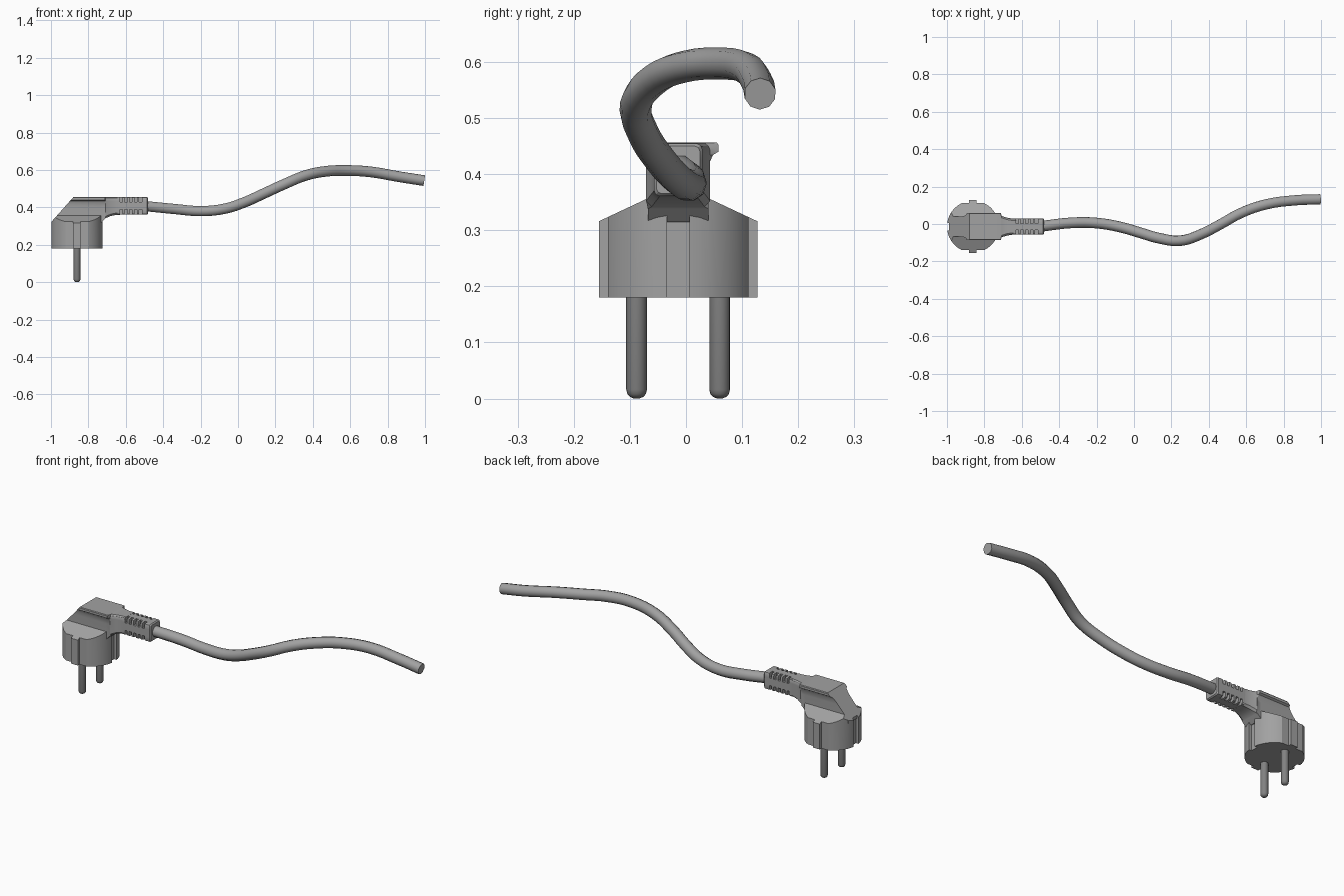
import bpy, bmesh, math
from mathutils import Vector

if "Cube" in bpy.data.objects:
    bpy.data.objects.remove(bpy.data.objects["Cube"])

CX, CY = -0.861, -0.014          # centre of the plug
R = 0.139


def material(name, v):
    m = bpy.data.materials.new(name)
    m.diffuse_color = (v, v, v, 1)
    m.use_nodes = True
    m.node_tree.nodes["Principled BSDF"].inputs["Base Color"].default_value = m.diffuse_color
    return m


PLASTIC = material("grey_plastic", 0.36)
METAL = material("dark_metal", 0.22)


def finish(bm, name, mat, angle=None):
    bmesh.ops.recalc_face_normals(bm, faces=bm.faces)
    me = bpy.data.meshes.new(name)
    bm.to_mesh(me)
    bm.free()
    me.materials.append(mat)
    ob = bpy.data.objects.new(name, me)
    bpy.context.collection.objects.link(ob)
    if angle:
        bpy.ops.object.select_all(action='DESELECT')
        ob.select_set(True)
        bpy.context.view_layer.objects.active = ob
        bpy.ops.object.shade_smooth_by_angle(angle=math.radians(angle))
    return ob


def loft(rings):
    """Skin a list of equal-length closed rings and cap both ends."""
    bm = bmesh.new()
    vs = [[bm.verts.new(p) for p in ring] for ring in rings]
    n = len(vs[0])
    for a, b in zip(vs, vs[1:]):
        for i in range(n):
            bm.faces.new((a[i], a[(i + 1) % n], b[(i + 1) % n], b[i]))
    bm.faces.new(vs[0])
    bm.faces.new(vs[-1])
    return bm


def cut(bm, co, no):
    """Remove everything on the normal side of a plane and close the hole."""
    geom = bm.verts[:] + bm.edges[:] + bm.faces[:]
    bmesh.ops.bisect_plane(bm, geom=geom, plane_co=co, plane_no=no, clear_outer=True)
    edges = [e for e in bm.edges if e.is_boundary]
    if edges:
        bmesh.ops.triangle_fill(bm, edges=edges, use_beauty=True)


SLOPE = ((-0.88, CY, 0.455), Vector((-1.125, 0, 1)).normalized())

# Plug body: round outline with flat sides, guide rails and earth notches
quarter = [(R - 0.017, 0), (R - 0.017, 0.02), (R - 0.002, 0.02)]
for k in range(1, 8):
    a = math.radians(8 + k * 8)
    quarter.append((R * math.cos(a), R * math.sin(a)))
quarter += [(0.0608, 0.125), (0.02, 0.125), (0.02, 0.141)]
q1 = quarter[1:]
outline = (q1 + [(-x, y) for x, y in reversed(q1)]
           + [(-x, -y) for x, y in q1] + [(x, -y) for x, y in reversed(q1)])
body = loft([[(CX + x, CY + y, z) for x, y in outline] for z in (0.18, 0.5)])
for s in (-1, 1):
    cut(body, (CX, CY + s * 0.141, 0.316), Vector((0, s * 0.47, 1)).normalized())
cut(body, (CX, CY, 0.357), (0, 0, 1))
cut(body, *SLOPE)
finish(body, "plug_body", PLASTIC, 25)


# Grip with overhanging lips, narrowing into the neck
def grip_ring(x, half):
    return ([(x, CY + y, z) for y, z in half]
            + [(x, CY - y, z) for y, z in reversed(half)])


def lip(bottom):
    return [(0.054, bottom), (0.054, 0.40), (0.056, 0.42), (0.062, 0.434),
            (0.072, 0.44), (0.072, 0.452), (0.069, 0.456)]


def neck(w, bottom):
    return [(w - 0.01, bottom), (w, bottom + 0.01), (w, 0.42), (w, 0.434),
            (w, 0.442), (w - 0.003, 0.45), (w - 0.01, 0.455)]


grip = loft([grip_ring(-0.99, lip(0.315)), grip_ring(-0.735, lip(0.315)),
             grip_ring(-0.712, lip(0.338)), grip_ring(-0.708, neck(0.057, 0.342)),
             grip_ring(-0.68, neck(0.048, 0.354)), grip_ring(-0.65, neck(0.043, 0.36)),
             grip_ring(-0.63, neck(0.043, 0.36))])
cut(grip, *SLOPE)
finish(grip, "grip", PLASTIC, 25)

# Strain relief: rounded block with notched corners
FULL = [(0.018, 0.047), (0.033, 0.047), (0.040, 0.044), (0.043, 0.037), (0.043, 0.02)]
NOTCH = [(0.018, 0.047), (0.018, 0.033), (0.018, 0.02), (0.03, 0.02), (0.043, 0.02)]


def relief_ring(x, corner, s=1.0):
    p = (corner[::-1] + [(-y, z) for y, z in corner]
         + [(-y, -z) for y, z in reversed(corner)] + [(y, -z) for y, z in corner])
    return [(x, CY + y * s, 0.4075 + z * s) for y, z in p]


rings = [relief_ring(-0.645, FULL)]
for i in range(5):
    x = -0.632 + i * 0.026
    for dx, c in ((0, FULL), (0, NOTCH), (0.014, NOTCH), (0.014, FULL)):
        rings.append(relief_ring(x + dx, c))
rings += [relief_ring(-0.486, FULL), relief_ring(-0.48, FULL, 0.9)]
finish(loft(rings), "strain_relief", PLASTIC, 25)

# Contact pins with rounded tips
for s, side in ((-1, "front"), (1, "back")):
    prof = [(0.2, 0.0185), (0.016, 0.0185), (0.008, 0.0165), (0.003, 0.012), (0, 0.005)]
    pin = loft([[(CX + r * math.cos(k * math.pi / 8), CY + s * 0.074 + r * math.sin(k * math.pi / 8), z)
                 for k in range(16)] for z, r in prof])
    finish(pin, side + "_pin", METAL, 40)

# Cable
path = [(-0.5, -0.013, 0.407), (-0.337, 0.006, 0.391), (-0.2, 0.005, 0.38),
        (-0.07, -0.017, 0.393), (0.037, -0.048, 0.428), (0.13, -0.075, 0.47),
        (0.25, -0.089, 0.525), (0.36, -0.054, 0.57), (0.465, 0.0, 0.592),
        (0.57, 0.058, 0.597), (0.706, 0.105, 0.59), (0.866, 0.127, 0.563),
        (0.995, 0.132, 0.543)]
cu = bpy.data.curves.new("cable", 'CURVE')
cu.dimensions = '3D'
cu.resolution_u = 4
cu.bevel_depth = 0.0285
cu.bevel_resolution = 3
cu.use_fill_caps = True
sp = cu.splines.new('BEZIER')
sp.bezier_points.add(len(path) - 1)
for bp, co in zip(sp.bezier_points, path):
    bp.co = co
    bp.handle_left_type = bp.handle_right_type = 'AUTO'
cable = bpy.data.objects.new("cable", cu)
bpy.context.collection.objects.link(cable)
cu.materials.append(PLASTIC)
bpy.ops.object.select_all(action='DESELECT')
cable.select_set(True)
bpy.context.view_layer.objects.active = cable
bpy.ops.object.convert(target='MESH')
bpy.ops.object.shade_smooth_by_angle(angle=math.radians(50))
